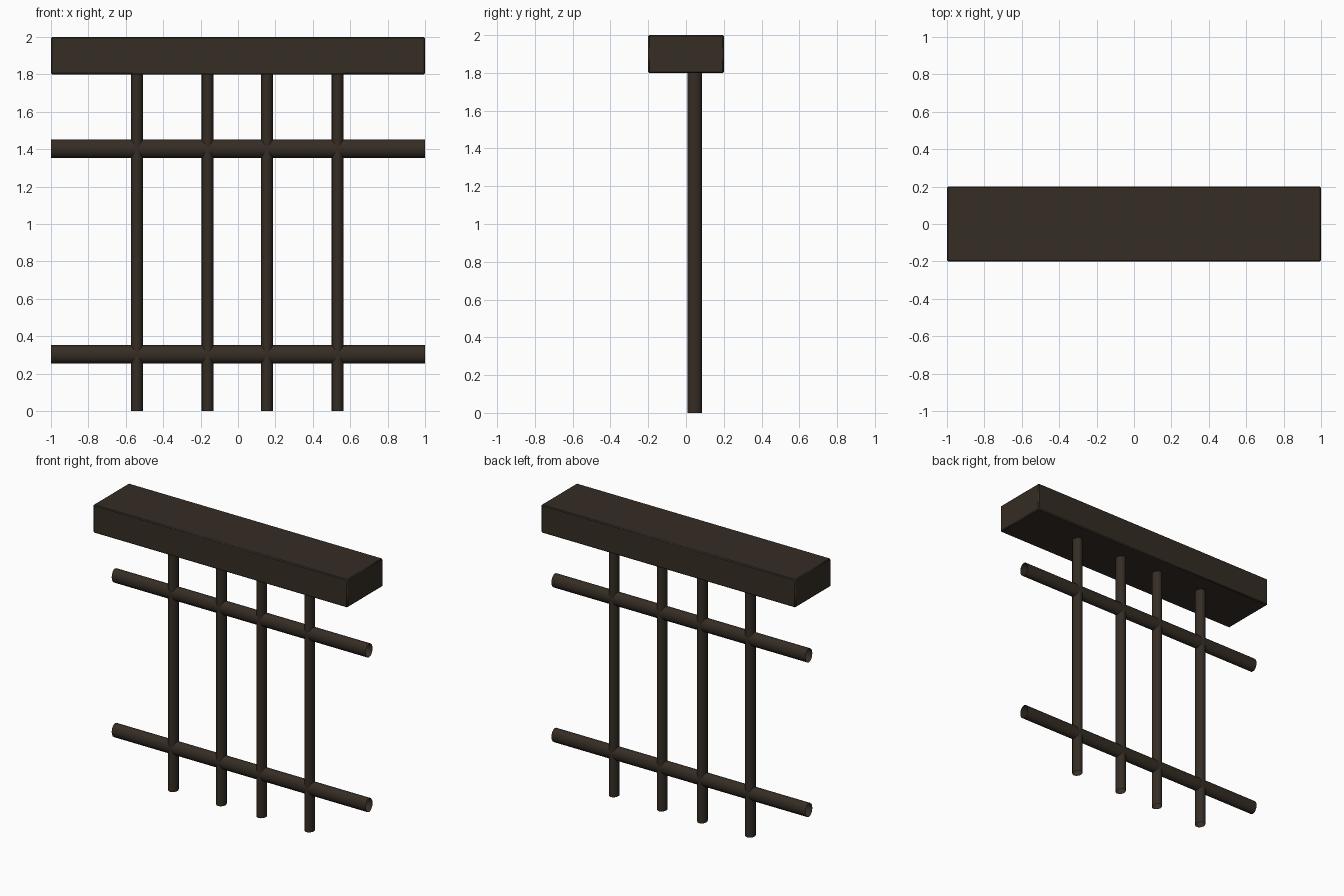
import bpy
from math import radians

if "Cube" in bpy.data.objects:
    bpy.data.objects.remove(bpy.data.objects["Cube"])

wood = bpy.data.materials.new("dark_wood")
wood.diffuse_color = (0.036, 0.026, 0.018, 1)
wood.use_nodes = True
wood.node_tree.nodes["Principled BSDF"].inputs["Base Color"].default_value = wood.diffuse_color


def finish(name, angle=40):
    obj = bpy.context.object
    obj.name = name
    obj.data.materials.append(wood)
    bpy.ops.object.transform_apply(location=False, rotation=True, scale=True)
    bpy.ops.object.shade_smooth_by_angle(angle=radians(angle))
    return obj


def bar(name, loc, rx, ry, length, rot=(0, 0, 0)):
    # open-ended oval bar
    bpy.ops.mesh.primitive_cylinder_add(vertices=16, radius=1, depth=1,
                                        end_fill_type='NOTHING',
                                        location=loc, rotation=rot)
    bpy.context.object.scale = (rx, ry, length)
    return finish(name)


BAR_Y = 0.046

# Heavy top beam with slightly eased edges
bpy.ops.mesh.primitive_cube_add(size=1, location=(0, 0, 1.9))
bpy.context.object.scale = (2, 0.4, 0.2)
beam = finish("top_beam", 30)
bevel = beam.modifiers.new("eased_edges", 'BEVEL')
bevel.width = 0.006
bevel.segments = 1

# Upright bars
for i, x in enumerate((-0.54, -0.162, 0.155, 0.533)):
    bar(f"upright_bar_{i + 1}", (x, BAR_Y, 0.902), 0.032, 0.038, 1.804)

# Horizontal rails
for name, z in (("upper_rail", 1.403), ("lower_rail", 0.303)):
    bar(name, (0, BAR_Y, z), 0.049, 0.038, 2, (0, radians(90), 0))
